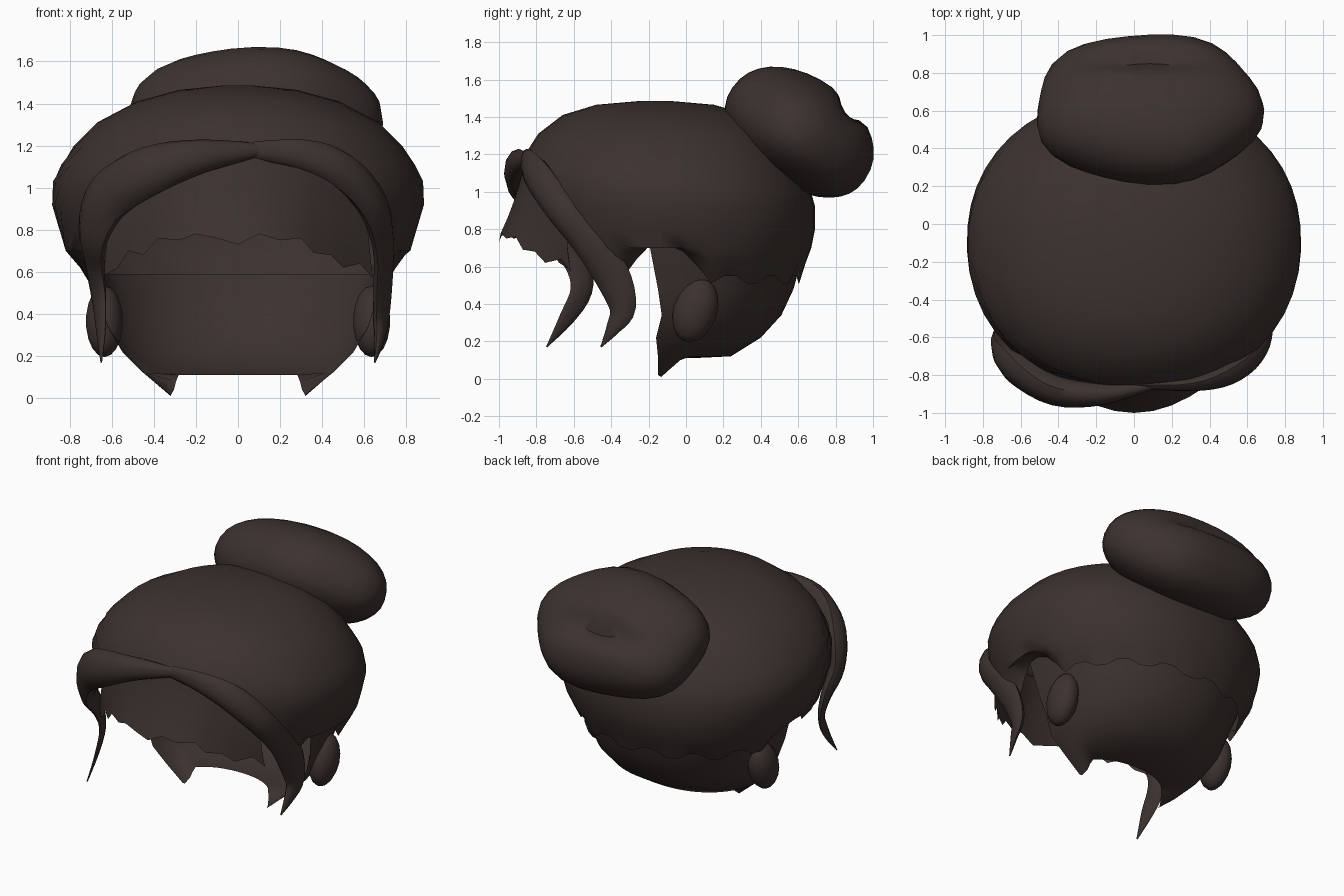
import bpy, bmesh, math
from mathutils import Vector, Matrix

if "Cube" in bpy.data.objects:
    bpy.data.objects.remove(bpy.data.objects["Cube"])

hair = bpy.data.materials.new("dark_brown_hair")
hair.diffuse_color = (0.045, 0.032, 0.028, 1)
hair.use_nodes = True
hair.node_tree.nodes["Principled BSDF"].inputs["Base Color"].default_value = hair.diffuse_color


def finish(name, bm, angle=50):
    bmesh.ops.recalc_face_normals(bm, faces=bm.faces)
    me = bpy.data.meshes.new(name)
    bm.to_mesh(me)
    bm.free()
    ob = bpy.data.objects.new(name, me)
    bpy.context.collection.objects.link(ob)
    me.materials.append(hair)
    bpy.ops.object.select_all(action='DESELECT')
    ob.select_set(True)
    bpy.context.view_layer.objects.active = ob
    bpy.ops.object.shade_smooth_by_angle(angle=math.radians(angle))
    return ob


def skin(bm, rows, closed=False):
    grid = [[bm.verts.new(p) for p in row] for row in rows]
    for a, b in zip(grid, grid[1:]):
        n = len(a)
        for i in range(n if closed else n - 1):
            j = (i + 1) % n
            bm.faces.new((a[i], a[j], b[j], b[i]))
    return grid


def spow(v, e):
    return math.copysign(abs(v) ** e, v)


def arc_row(z, yf, yb, w, edge=None, n=36, e=0.93, lift=None):
    """Horizontal arc around the back of the head, ending at y = edge."""
    c, b = (yf + yb) / 2, (yb - yf) / 2
    end = math.pi if edge is None else math.acos(spow((edge - c) / b, 1 / e))
    row = []
    for i in range(n + 1):
        a = end * (2 * i / n - 1)
        row.append((w * spow(math.sin(a), e), c + b * spow(math.cos(a), e),
                    z + (lift(min(i, n - i), i) if lift else 0)))
    return row


# Main swept-back cap: z, front y, back y, half width, opening edge
cap = [(1.485, -.25, -.08, .08), (1.465, -.48, .15, .28), (1.41, -.66, .34, .48),
       (1.31, -.79, .48, .67), (1.20, -.86, .57, .78), (1.11, -.89, .62, .84, -.865),
       (1.03, -.89, .66, .88, -.79), (.92, -.88, .69, .885, -.70),
       (.8, -.86, .69, .85, -.6), (.7, -.82, .67, .82, -.47)]
bm = bmesh.new()
rows = [arc_row(*r) for r in cap]
arch = [0, .06, .1, .1, .08, .04]
rows.append(arc_row(.62, -.78, .64, .775, -.36, lift=lambda k, i: arch[k] if k < 6 else 0))
rows.append(arc_row(.53, -.75, .605, .71, -.33,
                    lift=lambda k, i: arch[k] * 1.9 if 0 < k < 6 else .02 * (-1) ** (i // 2)))
g = skin(bm, rows)
bm.faces.new(g[0][:-1])
bmesh.ops.remove_doubles(bm, verts=bm.verts, dist=0.001)
finish("hair_cap", bm)

# Nape panel curving in under the cap, rising beside the ears
nape = [(.48, -.8, .575, .665, -.15), (.34, -.75, .51, .62, -.13),
        (.22, -.7, .40, .55, -.16), (.12, -.55, .24, .45, -.15)]
bm = bmesh.new()
rows = [arc_row(.59, -.8, .605, .71, -.2, lift=lambda k, i: .15 * min(1, 2 * max(0, 1 - k / 7)))]
rows += [arc_row(*r) for r in nape]
rows.append(arc_row(.01, -.42, .03, .33, -.15,
                    lift=lambda k, i: [.01, 0, .015, .03, .07][k] if k < 5 else .1))
skin(bm, rows)
finish("nape_panel", bm)

# Forehead fringe with a ragged lower edge
edge = [(-.64, .58), (-.57, .62), (-.52, .7), (-.45, .68), (-.38, .76), (-.28, .75), (-.2, .78),
        (-.1, .76), (0, .73), (.1, .78), (.2, .75), (.3, .76), (.36, .69), (.44, .68),
        (.5, .62), (.58, .64), (.64, .57)]
rows = []
for k in range(6):
    t = k / 5
    row = []
    for x, zb in edge:
        zt = 1.2 - .75 * x * x
        y = -.86 + .6 * x * x - .14 * t ** 2 * max(0, 1 - (x / .6) ** 2) \
            - .02 * math.sin(math.pi * t)
        row.append((x * (1 - .05 * (1 - t)), y, zt + (zb - zt) * t))
    rows.append(row)
bm = bmesh.new()
skin(bm, rows)
finish("forehead_fringe", bm)


def catmull(pts, steps=4):
    out = []
    for i in range(len(pts) - 1):
        p = [pts[max(0, min(len(pts) - 1, i + k))] for k in (-1, 0, 1, 2)]
        for s in range(steps):
            t = s / steps
            out.append([.5 * (2 * b + (c - a) * t + (2 * a - 5 * b + 4 * c - d) * t * t
                        + (3 * b - a - 3 * c + d) * t ** 3) for a, b, c, d in zip(*p)])
    return out + [list(pts[-1])]


def lock(name, pts, sides=10):
    """Tapered lock; each point is x, y, z, half width, half thickness."""
    path = catmull(pts)
    rows = []
    for i, p in enumerate(path):
        c = Vector(p[:3])
        tan = (Vector(path[min(i + 1, len(path) - 1)][:3]) - Vector(path[max(i - 1, 0)][:3])).normalized()
        out = Vector((c.x, c.y * .6, 0))
        out = (out - tan * out.dot(tan)).normalized()
        side = tan.cross(out)
        rows.append([c + side * math.cos(a) * p[3] + out * math.sin(a) * p[4]
                     for a in (math.tau * k / sides for k in range(sides))])
    bm = bmesh.new()
    g = skin(bm, rows, True)
    bm.faces.new(g[0])
    bm.faces.new(g[-1])
    finish(name, bm)


# Face-framing locks sweeping from the parting down each side
lock("left_lock", [(.12, -.85, 1.18, .03, .02), (-.17, -.90, 1.15, .08, .06),
                   (-.42, -.88, 1.08, .12, .08), (-.61, -.76, .96, .13, .09),
                   (-.69, -.68, .78, .11, .055), (-.68, -.58, .62, .08, .035),
                   (-.66, -.56, .47, .065, .02), (-.65, -.64, .32, .045, .012),
                   (-.65, -.745, .17, .004, .004)])
lock("right_lock", [(-.02, -.85, 1.18, .03, .02), (.3, -.85, 1.16, .07, .035),
                    (.5, -.79, 1.08, .09, .06), (.64, -.68, .92, .09, .06),
                    (.69, -.53, .74, .09, .045), (.69, -.40, .56, .1, .04),
                    (.68, -.34, .38, .075, .035), (.67, -.39, .27, .04, .02),
                    (.65, -.455, .17, .004, .004)])

# Tucked curls beside the ears
for s, side in ((1, "right"), (-1, "left")):
    bm = bmesh.new()
    bmesh.ops.create_uvsphere(bm, u_segments=14, v_segments=9, radius=1)
    for v in bm.verts:
        x, y, z = v.co
        v.co = Vector((s * (.635 + .09 * x), .05 + .12 * y + .03 * z, .365 + .17 * z))
    finish(side + "_ear_curl", bm)

# Bun: flattened, lobed and dimpled, tilted to the back
bm = bmesh.new()
bmesh.ops.create_uvsphere(bm, u_segments=32, v_segments=18, radius=1)
tilt = Matrix.Rotation(math.radians(-35), 3, 'X')
for v in bm.verts:
    x, y, z = v.co
    r, a = math.hypot(x, y), math.atan2(y, x)
    lobe = 1 + .03 * r * math.cos(5 * a + .6)
    h = spow(z, .9) * (.31 if z > 0 else .27)
    if z > 0:
        h -= .09 * math.exp(-((x / .5) ** 2 + ((y - .33) / .16) ** 2)) * z
    p = Vector((.6 * lobe * spow(x, .9), .43 * lobe * spow(y, .97), h))
    v.co = tilt @ p + Vector((.075, .605, 1.305))
finish("bun", bm)
